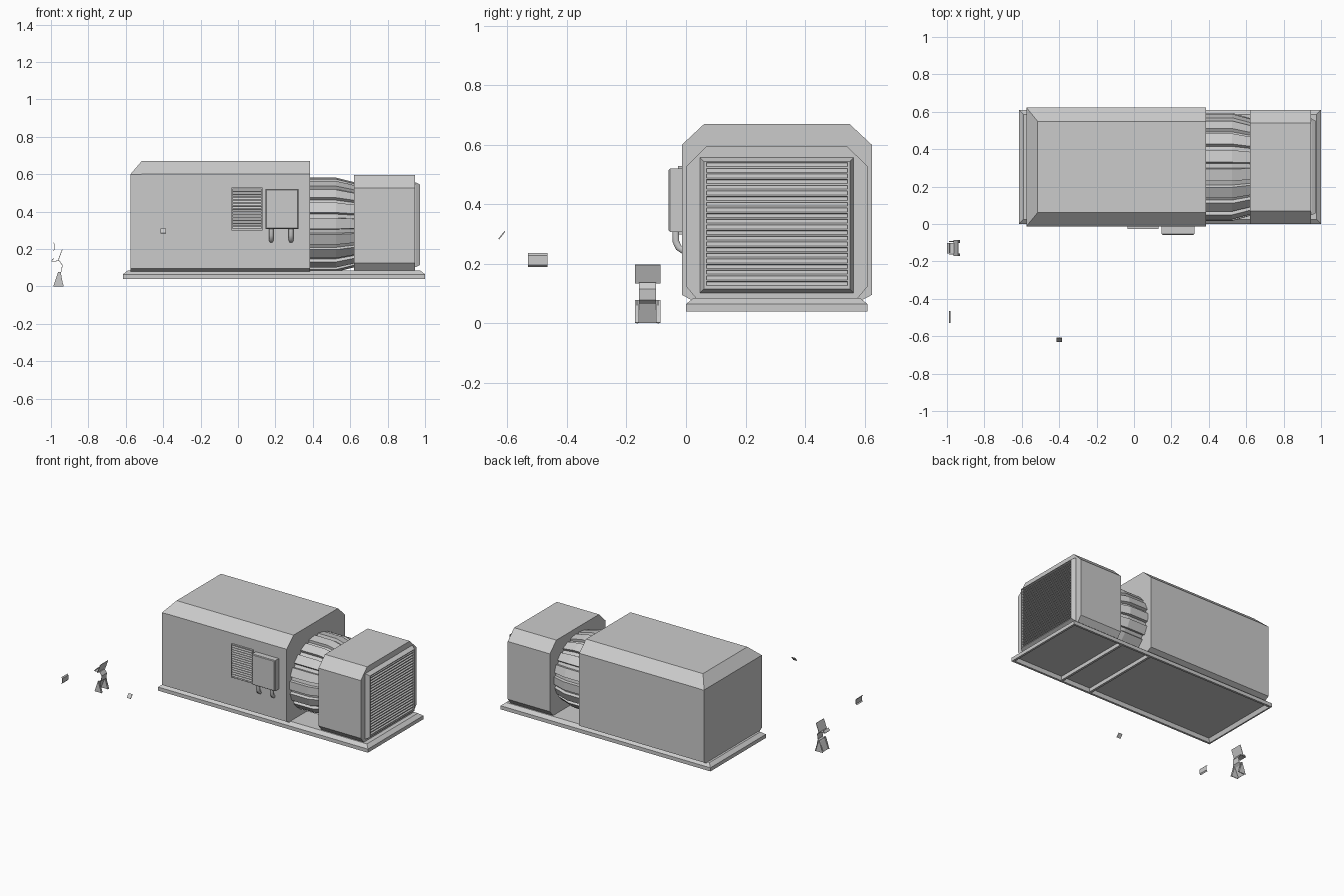
import bpy, math

if "Cube" in bpy.data.objects:
    bpy.data.objects.remove(bpy.data.objects["Cube"])

CY = 0.305  # centre line of the machine across its width


def mesh(name, verts, faces):
    me = bpy.data.meshes.new(name)
    me.from_pydata(verts, [], faces)
    me.update()
    ob = bpy.data.objects.new(name, me)
    bpy.context.collection.objects.link(ob)
    return ob


def loft(name, rings, caps=True):
    """Skin equal-length rings of 3D points, with optional end caps."""
    n = len(rings[0])
    verts = [p for r in rings for p in r]
    faces = []
    for k in range(len(rings) - 1):
        a, b = k * n, (k + 1) * n
        for i in range(n):
            j = (i + 1) % n
            faces.append((a + i, a + j, b + j, b + i))
    if caps:
        faces.append(tuple(range(n))[::-1])
        faces.append(tuple(range(len(verts) - n, len(verts))))
    return mesh(name, verts, faces)


def rect_z(x0, x1, y0, y1, z):
    return [(x0, y0, z), (x1, y0, z), (x1, y1, z), (x0, y1, z)]


def rect_x(x, y0, y1, z0, z1):
    return [(x, y0, z0), (x, y1, z0), (x, y1, z1), (x, y0, z1)]


def rect_y(y, x0, x1, z0, z1):
    return [(x0, y, z0), (x0, y, z1), (x1, y, z1), (x1, y, z0)]


def box(name, x0, x1, y0, y1, z0, z1):
    return loft(name, [rect_z(x0, x1, y0, y1, z0), rect_z(x0, x1, y0, y1, z1)])


def octagon(x, half, inset_top, inset_bot, z0, z1, z2, z3):
    """Chamfered (y, z) section at x, symmetric about the centre line."""
    right = [(half - inset_bot, z0), (half, z1), (half, z2), (half - inset_top, z3)]
    return [(x, CY + h, z) for h, z in right] + [(x, CY - h, z) for h, z in right[::-1]]


def strip(name, path, y0, y1, t=0.003):
    """Bent sheet: an (x, z) path carried across y."""
    n = len(path)
    verts = [(x, y, z) for y in (y0, y1) for x, z in path]
    ob = mesh(name, verts, [(i, i + 1, n + i + 1, n + i) for i in range(n - 1)])
    mod = ob.modifiers.new("thickness", "SOLIDIFY")
    mod.thickness = t
    mod.offset = 0
    return ob


# Base tray: skirt, sloped shoulder, top plate, hollow underneath
loft("base_tray", [rect_z(-0.595, 0.975, 0.02, 0.59, 0.068),
                   rect_z(-0.605, 0.985, 0.015, 0.595, 0.04),
                   rect_z(-0.615, 1.0, 0.0, 0.61, 0.04),
                   rect_z(-0.615, 1.0, 0.0, 0.61, 0.065),
                   rect_z(-0.59, 0.975, 0.025, 0.585, 0.085)])
for i, x in enumerate((0.37, 0.6)):
    box(f"base_cross_rib_{i}", x - 0.008, x + 0.008, 0.018, 0.592, 0.042, 0.075)

# Main housing: chamfered long edges, top hipped at the left end
loft("main_housing", [octagon(-0.575, 0.319, 0.002, 0.03, 0.08, 0.096, 0.598, 0.6),
                      octagon(-0.515, 0.319, 0.075, 0.03, 0.08, 0.096, 0.6, 0.67),
                      octagon(0.385, 0.319, 0.075, 0.03, 0.08, 0.096, 0.6, 0.67)])

# Radiator housing
loft("radiator_housing", [octagon(x, 0.305, 0.07, 0.035, 0.083, 0.125, 0.527, 0.596)
                          for x in (0.62, 0.945)])

# Radiator grille frame, tapered outward and recessed inside
loft("grille_frame", [rect_x(0.94, 0.047, 0.563, 0.103, 0.557),
                      rect_x(0.95, 0.047, 0.563, 0.103, 0.557),
                      rect_x(0.974, 0.06, 0.55, 0.116, 0.544),
                      rect_x(0.974, 0.068, 0.542, 0.122, 0.54),
                      rect_x(0.95, 0.068, 0.542, 0.122, 0.54)])


# Slatted panels: a saw-tooth section carried across the panel
def sawtooth(z0, z1, count, back, front):
    step = (z1 - z0) / count
    pts = []
    for i in range(count):
        z = z0 + i * step
        pts += [(front, z), (front, z + step * 0.3), (back, z + step * 0.95)]
    return pts


slats = sawtooth(0.122, 0.54, 22, 0.953, 0.969)
section = [(0.948, 0.122)] + slats + [(0.948, 0.54)]
loft("grille_slats", [[(d, y, z) for d, z in section] for y in (0.068, 0.542)])

slats = sawtooth(0.305, 0.522, 14, -0.018, -0.026)
section = [(-0.01, 0.305)] + slats + [(-0.01, 0.522)]
loft("side_vent_slats", [[(x, d, z) for d, z in section] for x in (-0.03, 0.125)])
loft("side_vent_frame", [rect_y(-0.01, -0.036, 0.13, 0.298, 0.529),
                         rect_y(-0.027, -0.036, 0.13, 0.298, 0.529),
                         rect_y(-0.027, -0.03, 0.125, 0.305, 0.522),
                         rect_y(-0.018, -0.03, 0.125, 0.305, 0.522)])

# Ribbed motor body between the two housings
RIBS = 18


def gear(x, s):
    ring = []
    for i in range(RIBS):
        for off, r in ((-0.4, 1.0), (0.25, 1.0), (0.3, 0.93), (0.55, 0.93)):
            a = 2 * math.pi * (i + off) / RIBS
            ring.append((x, CY + 0.29 * r * s * math.cos(a), 0.33 + 0.252 * r * s * math.sin(a)))
    return ring


loft("ribbed_motor", [gear(0.38, 1.0), gear(0.525, 1.0), gear(0.625, 0.9)])

# Control box with a bevelled lid
box("control_box", 0.147, 0.324, -0.053, -0.01, 0.307, 0.52)
loft("control_box_lid", [rect_y(-0.052, 0.147, 0.324, 0.307, 0.52),
                         rect_y(-0.058, 0.152, 0.319, 0.312, 0.515)])

# Two bent conduits from the box into the housing
for i, x in enumerate((0.178, 0.284)):
    cu = bpy.data.curves.new(f"conduit_{i}", "CURVE")
    cu.dimensions = "3D"
    cu.bevel_depth = 0.013
    cu.bevel_resolution = 1
    sp = cu.splines.new("POLY")
    path = [(-0.034, 0.31), (-0.034, 0.275), (-0.025, 0.255), (-0.01, 0.245), (0.005, 0.243)]
    sp.points.add(len(path) - 1)
    for p, (y, z) in zip(sp.points, path):
        p.co = (x, y, z, 1)
    ob = bpy.data.objects.new(f"conduit_{i}", cu)
    bpy.context.collection.objects.link(ob)

# Small loose bracket stand: back plate, seat, bent spine and splayed legs
strip("stand_back_plate", [(-0.94, 0.197), (-0.963, 0.135)], -0.172, -0.086)
strip("stand_spine", [(-0.998, 0.135), (-0.955, 0.137), (-0.94, 0.115),
                      (-0.943, 0.08), (-0.96, 0.065)], -0.157, -0.101)
strip("stand_front_leg", [(-0.955, 0.075), (-0.985, 0.003)], -0.157, -0.101)
strip("stand_top_lip", [(-0.998, 0.135), (-0.985, 0.15)], -0.157, -0.101)
for i, y in enumerate((-0.172, -0.101)):
    strip(f"stand_rear_leg_{i}", [(-0.957, 0.078), (-0.933, 0.002)], y, y + 0.015)
    loft(f"stand_side_leg_{i}", [[(-0.962, yy, 0.078), (-0.948, yy, 0.078),
                                  (-0.934, yy, 0.0), (-0.988, yy, 0.0)]
                                 for yy in (y + 0.006, y + 0.01)])

# Two small loose tilted plates
strip("loose_plate", [(-0.989, 0.19), (-0.982, 0.197), (-0.982, 0.228), (-0.989, 0.235)],
      -0.53, -0.465)
mesh("loose_tab", [(-0.415, -0.63, 0.285), (-0.386, -0.63, 0.285),
                   (-0.386, -0.61, 0.31), (-0.415, -0.61, 0.31)],
     [(0, 1, 2, 3)]).modifiers.new("thickness", "SOLIDIFY").thickness = 0.004
